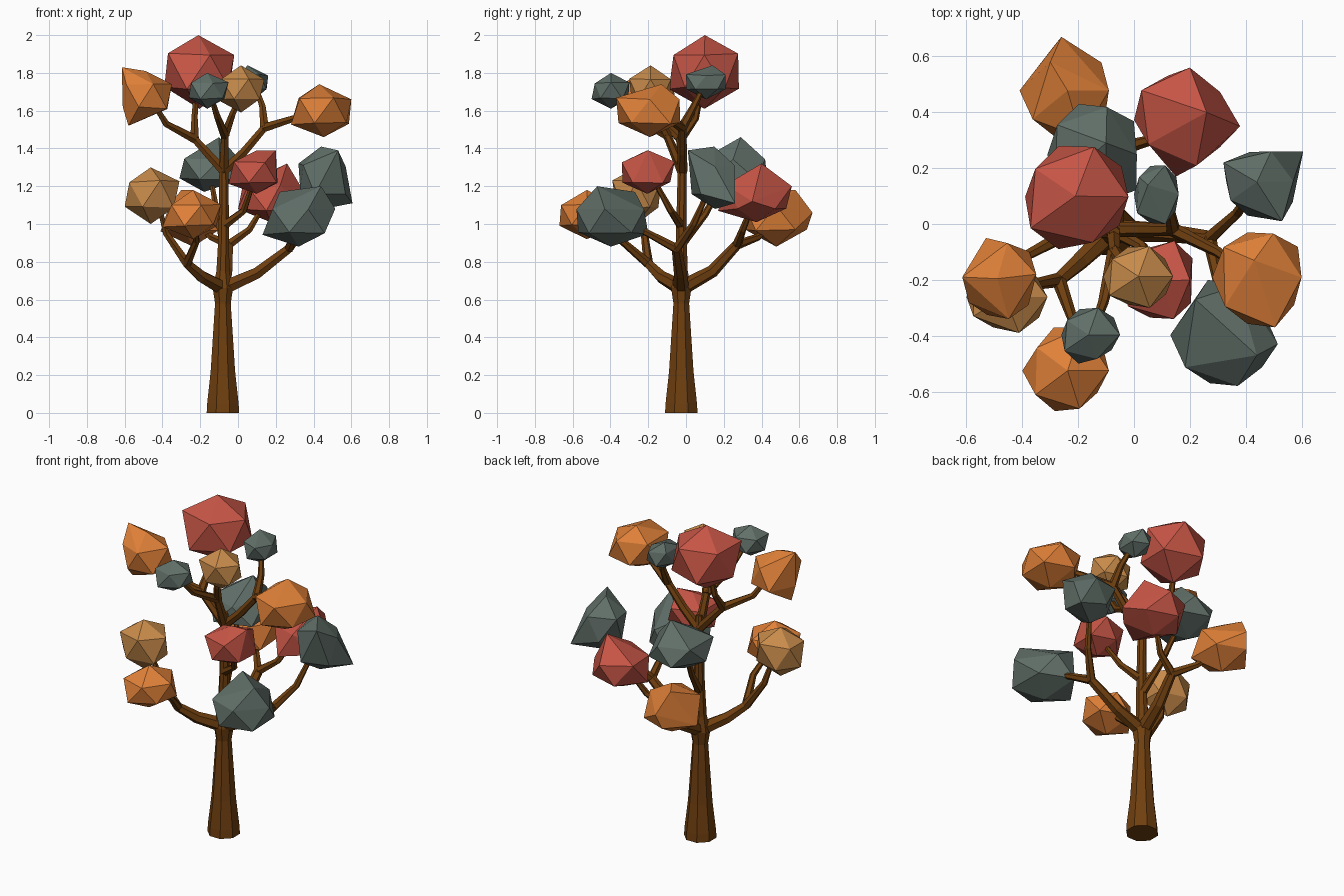
import bpy
import bmesh
import math
import random
from mathutils import Vector

random.seed(7)

cube = bpy.data.objects.get("Cube")
if cube:
    bpy.data.objects.remove(cube, do_unlink=True)


def make_material(name, colour):
    mat = bpy.data.materials.new(name)
    mat.use_nodes = True
    rgba = (*colour, 1)
    mat.diffuse_color = rgba
    mat.node_tree.nodes["Principled BSDF"].inputs["Base Color"].default_value = rgba
    return mat


BARK = make_material("brown_bark", (.16, .05, .005))
ORANGE = make_material("orange_leaves", (.75, .22, .04))
TAN = make_material("tan_leaves", (.58, .26, .07))
RED = make_material("red_leaves", (.56, .09, .06))
GREY = make_material("grey_green_leaves", (.12, .16, .14))


def add_object(name, bm, mat):
    bmesh.ops.recalc_face_normals(bm, faces=bm.faces)
    mesh = bpy.data.meshes.new(name)
    bm.to_mesh(mesh)
    bm.free()
    mesh.materials.append(mat)
    obj = bpy.data.objects.new(name, mesh)
    bpy.context.collection.objects.link(obj)


def tube(name, points, radii, sides=8):
    """Faceted tapered tube along a path, with a radius at each point."""
    bm = bmesh.new()
    points = [Vector(p) for p in points]
    rings = []
    for i, (p, r) in enumerate(zip(points, radii)):
        ahead = points[min(i + 1, len(points) - 1)]
        behind = points[max(i - 1, 0)]
        along = (ahead - behind).normalized()
        side = Vector((0, 1, 0)).cross(along).normalized()
        other = along.cross(side)
        ring = []
        for k in range(sides):
            a = math.tau * (k + .5) / sides
            ring.append(bm.verts.new(p + r * (math.cos(a) * side + math.sin(a) * other)))
        rings.append(ring)
    for low, high in zip(rings, rings[1:]):
        for k in range(sides):
            n = (k + 1) % sides
            bm.faces.new((low[k], low[n], high[n], high[k]))
    bm.faces.new(rings[0][::-1])
    bm.faces.new(rings[-1])
    add_object(name, bm, BARK)


def branch(name, *points, thick=.026, thin=.012):
    last = len(points) - 1
    tube(name, points, [thick + (thin - thick) * i / last for i in range(last + 1)], 6)


def leaf_clump(name, mat, xs, ys, zs, tips=()):
    """Uneven icosahedron fitted to its extents, with chosen corners pulled out."""
    ball = bmesh.new()
    bmesh.ops.create_icosphere(ball, subdivisions=1, radius=1)
    corners = [v.co * random.uniform(.88, 1.1) for v in ball.verts]
    ball.free()
    for axis, (low, high) in enumerate((xs, ys, zs)):
        values = [c[axis] for c in corners]
        start, size = min(values), max(values) - min(values)
        for c in corners:
            c[axis] = low + (c[axis] - start) / size * (high - low)
    # Each pulled corner replaces the nearest free one
    for tip in tips:
        corners.remove(min(corners, key=lambda c: (c - Vector(tip)).length))
    bm = bmesh.new()
    for c in corners + [Vector(tip) for tip in tips]:
        bm.verts.new(c)
    bmesh.ops.convex_hull(bm, input=bm.verts)
    inner = [v for v in bm.verts if not v.link_faces]
    bmesh.ops.delete(bm, geom=inner, context="VERTS")
    add_object(name, bm, mat)


# Trunk, flared at the foot and swollen at the first fork
fork = (-.08, -.025, .66)
crown = (-.075, -.02, 1.28)
tube("trunk",
     [(-.08, -.025, 0), (-.08, -.025, .05), (-.08, -.025, .22), (-.08, -.025, .58),
      fork, (-.08, -.025, .75), (-.075, -.025, .95), crown, (-.07, -.03, 1.36)],
     [.093, .09, .07, .045, .058, .037, .03, .026, .02])

# Lower limbs, each dividing in two
left_node = (.27, -.05, .87)
branch("lower_left_limb", fork, (.1, -.03, .74), left_node, thick=.042, thin=.026)
branch("lower_left_front_twig", left_node, (.3, -.2, .95), (.32, -.35, 1.02))
branch("lower_left_back_twig", left_node, (.37, .04, 1.0), (.43, .13, 1.2))

right_node = (-.27, -.2, .79)
branch("lower_right_limb", fork, (-.19, -.13, .72), right_node, thick=.042, thin=.026)
branch("lower_right_side_twig", right_node, (-.38, -.22, .95), (-.42, -.25, 1.1))
branch("lower_right_front_twig", right_node, (-.22, -.34, .91), (-.24, -.48, 1.02))

back_node = (-.05, .27, .89)
branch("back_limb", fork, (-.06, .14, .75), back_node, thick=.042, thin=.026)
branch("back_right_twig", back_node, (-.14, .38, .93), (-.24, .48, 1.02))
branch("back_left_twig", back_node, (.06, .3, .97), (.15, .36, 1.12))

# Middle branches
branch("middle_back_branch", (-.075, -.02, .9), (-.11, .1, 1.05), (-.15, .23, 1.28))
branch("middle_front_branch", (-.075, -.025, .99), (.03, -.08, 1.07), (.09, -.18, 1.25))

# Upper limbs, each dividing in two
upper_right = (-.23, -.03, 1.45)
branch("upper_right_limb", crown, upper_right, thick=.028, thin=.022)
branch("upper_right_side_twig", upper_right, (-.38, -.11, 1.53), (-.46, -.17, 1.66))
branch("upper_right_top_twig", upper_right, (-.23, .05, 1.56), (-.22, .09, 1.75))

upper_left = (.14, -.02, 1.51)
branch("upper_left_limb", crown, (.03, -.02, 1.38), upper_left, thick=.028, thin=.022)
branch("upper_left_side_twig", upper_left, (.3, -.1, 1.56), (.42, -.19, 1.61))
branch("upper_left_top_twig", upper_left, (.13, .04, 1.62), (.09, .1, 1.74))

upper_front = (-.07, -.1, 1.47)
branch("upper_front_limb", crown, upper_front, thick=.028, thin=.022)
branch("upper_front_right_twig", upper_front, (-.11, -.28, 1.57), (-.15, -.39, 1.7))
branch("upper_front_left_twig", upper_front, (-.03, -.16, 1.58), (.02, -.19, 1.7))

# Leaf clumps: extents along x, y and z, then pulled corners
leaf_clump("clump_top", RED, (-.39, -.02), (-.09, .28), (1.61, 2), [(-.21, .1, 2)])
leaf_clump("clump_upper_right", ORANGE, (-.61, -.35), (-.34, -.05), (1.54, 1.81),
           [(-.615, -.19, 1.83), (-.58, -.2, 1.52), (-.35, -.18, 1.74)])
leaf_clump("clump_upper_left", ORANGE, (.28, .6), (-.37, -.03), (1.46, 1.74),
           [(.43, -.13, 1.74)])
leaf_clump("clump_upper_front", TAN, (-.11, .14), (-.3, -.08), (1.59, 1.84))
leaf_clump("clump_small_front", GREY, (-.26, -.05), (-.5, -.3), (1.61, 1.8))
leaf_clump("clump_small_back", GREY, (0, .16), (0, .21), (1.66, 1.84),
           [(.05, .14, 1.84)])
leaf_clump("clump_middle_back", GREY, (-.31, .01), (.05, .43), (1.17, 1.42),
           [(-.1, .29, 1.46), (-.18, .25, 1.17)])
leaf_clump("clump_middle_front", RED, (-.05, .23), (-.34, -.06), (1.16, 1.39),
           [(.2, -.2, 1.39)])
leaf_clump("clump_left", GREY, (.33, .57), (.03, .26), (1.08, 1.4),
           [(.44, .15, 1.41), (.606, .26, 1.11), (.53, .01, 1.39), (.32, .22, 1.32)])
leaf_clump("clump_back_left", RED, (0, .35), (.2, .54), (1.01, 1.29),
           [(.26, .4, 1.32), (.2, .56, 1.2), (.38, .35, 1.12), (.15, .17, 1.07)])
leaf_clump("clump_back_right", ORANGE, (-.41, -.09), (.31, .64), (.88, 1.18),
           [(-.26, .67, 1.06), (-.3, .58, 1.18)])
leaf_clump("clump_lower_left", GREY, (.13, .51), (-.58, -.2), (.88, 1.18),
           [(.44, -.47, 1.2), (.22, -.27, 1.17), (.515, -.43, 1.08)])
leaf_clump("clump_lower_right", TAN, (-.6, -.31), (-.39, -.13), (1, 1.3))
leaf_clump("clump_lower_front", ORANGE, (-.4, -.09), (-.67, -.37), (.92, 1.18))
